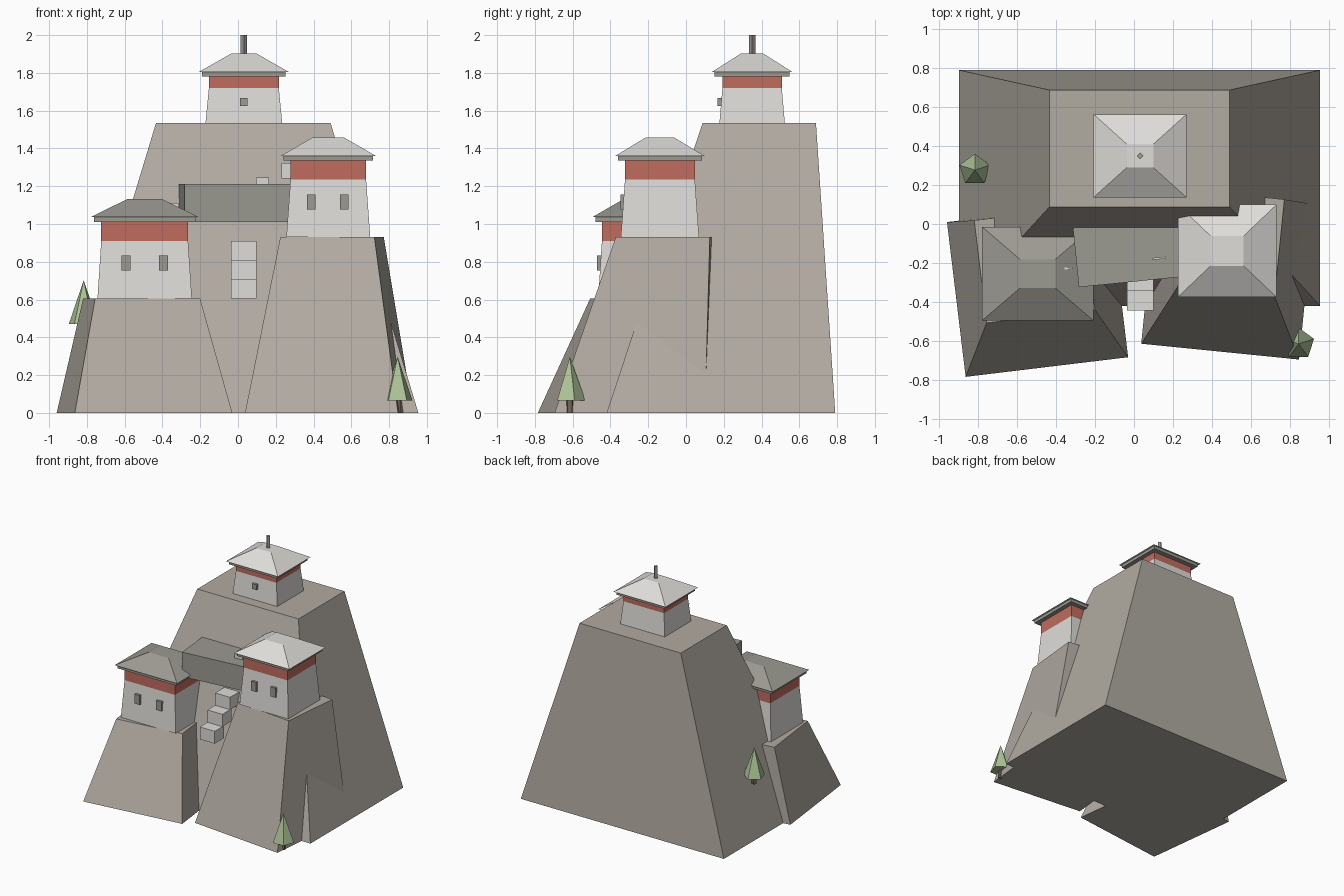
import bpy, bmesh, math
from mathutils import Matrix, Vector

cube = bpy.data.objects.get("Cube")
if cube:
    bpy.data.objects.remove(cube, do_unlink=True)


def material(name, rgb):
    m = bpy.data.materials.new(name)
    m.use_nodes = True
    linear = [(c / 255) ** 2.2 for c in rgb] + [1]
    m.diffuse_color = linear
    m.node_tree.nodes["Principled BSDF"].inputs["Base Color"].default_value = linear
    return m


ROCK = material("warm rock", (176, 169, 160))
WHITE = material("whitewash", (222, 220, 216))
RED = material("red band", (190, 108, 94))
GREY = material("grey stone", (154, 152, 144))
GREEN = material("pine green", (172, 194, 150))
BARK = material("bark", (112, 102, 90))


def finish(name, bm, mat):
    bmesh.ops.recalc_face_normals(bm, faces=bm.faces)
    mesh = bpy.data.meshes.new(name)
    bm.to_mesh(mesh)
    bm.free()
    mesh.materials.append(mat)
    obj = bpy.data.objects.new(name, mesh)
    bpy.context.collection.objects.link(obj)
    return obj


def frustum(name, mat, center, z, base, top=None, shift=0, turn=0):
    """Four-sided block from base half-size to top half-size, top shifted back."""
    top = top or base
    bm = bmesh.new()
    bmesh.ops.create_cube(bm, size=2)
    for v in bm.verts:
        upper = v.co.z > 0
        half = top if upper else base
        v.co = Vector((v.co.x * half[0], v.co.y * half[1] + shift * upper, z[upper]))
    bmesh.ops.transform(bm, verts=bm.verts,
                        matrix=Matrix.Translation((*center, 0)) @ Matrix.Rotation(turn, 4, "Z"))
    return finish(name, bm, mat)


def cone(name, mat, sides, radius, tip, center, z, turn):
    bm = bmesh.new()
    bmesh.ops.create_cone(bm, cap_ends=True, segments=sides, radius1=radius, radius2=tip,
                          depth=z[1] - z[0])
    place = Matrix.Translation((*center, (z[0] + z[1]) / 2)) @ Matrix.Rotation(turn, 4, "Z")
    bmesh.ops.transform(bm, verts=bm.verts, matrix=place)
    return finish(name, bm, mat)


def tower(name, center, z, foot, band, eave, ridge, roof_mat, windows, win_z, win_w):
    """z lists wall bottom, band bottom, band top, eave and ridge heights."""
    cx, cy = center
    frustum(name + "_wall", WHITE, center, (z[0], z[1]), foot, band)
    frustum(name + "_band", RED, center, (z[1], z[2]), band)
    slab = (eave[0] - .017, eave[1] - .015)
    frustum(name + "_eave_slab", GREY, center, (z[2], z[3]), slab)
    frustum(name + "_roof", roof_mat, center, (z[3], z[4]), eave, ridge)
    for i, x in enumerate(windows):
        frustum(f"{name}_window_{i + 1}", GREY, (x, cy - band[1] - .005), win_z, (win_w, .02))


# Rock masses
frustum("main_rock", ROCK, (.028, .185), (0, 1.535), (.927, .605), (.462, .3), shift=.203)
frustum("left_rock", ROCK, (-.495, -.337), (0, .605), (.42, .4), (.28, .265), shift=.127, turn=.12)
frustum("right_rock", ROCK, (.482, -.257), (0, .932), (.407, .4), (.25, .25), shift=.16, turn=-.1)

# Towers
tower("left_tower", (-.494, -.255), (.605, .91, 1.01, 1.037, 1.133), (.25, .21), (.23, .19),
      (.285, .24), (.09, .073), GREY, (-.593, -.395), (.755, .832), .024)
tower("right_tower", (.478, -.138), (.932, 1.235, 1.335, 1.36, 1.457), (.222, .207), (.2, .185),
      (.253, .237), (.085, .077), WHITE, (.387, .563), (1.077, 1.155), .023)
tower("summit_tower", (.031, .35), (1.535, 1.72, 1.78, 1.805, 1.902), (.203, .173), (.185, .157),
      (.238, .213), (.068, .06), WHITE, (.031,), (1.625, 1.668), .02)
cone("roof_finial", GREY, 4, .017, .017, (.031, .35), (1.9, 2), 0)

# Hall joining the two lower towers
frustum("linking_hall", GREY, (.05, -.137), (1.01, 1.212), (.35, .153), turn=.1)

# Stair blocks below the hall
for i in range(3):
    low = .605 + i * .102
    frustum(f"stair_{i + 1}", WHITE, (.031, -.385 + i * .1), (low, low + .102), (.068, .06))

# Flags on a rising line between the lower towers
for i, (x, top) in enumerate(((-.35, 1.11), (-.11, 1.17), (.13, 1.247), (.265, 1.322))):
    frustum(f"flag_{i + 1}", WHITE, (x, -.19 + .11 * x), (top - .08, top), (.035, .005), turn=.1)

# Pines
for name, spot, foot in (("left_pine", (-.817, .277), .405), ("right_pine", (.845, -.615), 0)):
    cone(name + "_trunk", BARK, 5, .02, .02, spot, (foot, foot + .065), math.pi / 2)
    cone(name + "_crown", GREEN, 5, .083, 0, spot, (foot + .065, foot + .297), 0)
